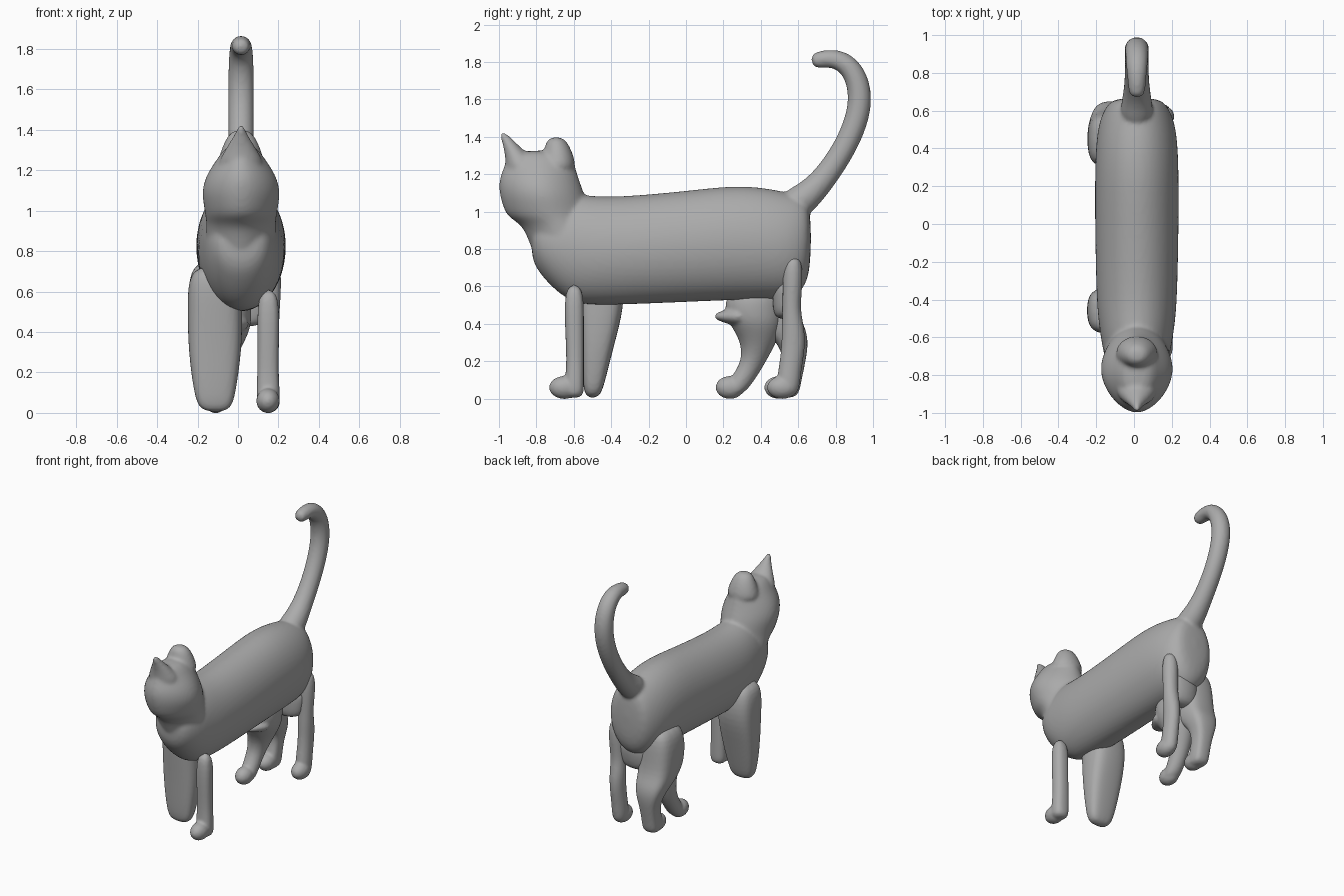
import bpy, bmesh, math
from mathutils import Vector

old = bpy.data.objects.get("Cube")
if old:
    bpy.data.objects.remove(old, do_unlink=True)

grey = bpy.data.materials.new("plain grey")
grey.use_nodes = True
grey.diffuse_color = (0.41, 0.41, 0.41, 1)
grey.node_tree.nodes["Principled BSDF"].inputs["Base Color"].default_value = grey.diffuse_color

MID = 0.015  # centre line of the body
SIDES = 16


def ring(center, u, v, power=2.0):
    """Rounded cross-section; a higher power makes it boxier."""
    def bend(t):
        return math.copysign(abs(t) ** (2 / power), t)
    angles = [math.tau * i / SIDES for i in range(SIDES)]
    return [center + u * bend(math.cos(a)) + v * bend(math.sin(a)) for a in angles]


def skin(bm, rings):
    loops = [[bm.verts.new(p) for p in r] for r in rings]
    for a, b in zip(loops, loops[1:]):
        for i in range(SIDES):
            j = (i + 1) % SIDES
            bm.faces.new((a[i], a[j], b[j], b[i]))
    bm.faces.new(loops[0][::-1])
    bm.faces.new(loops[-1])


def upright(bm, sections, power=2.0):
    """Loft along z from rows of height, back/front y and left/right x."""
    skin(bm, [ring(Vector(((x0 + x1) / 2, (y0 + y1) / 2, z)),
                   Vector(((x1 - x0) / 2, 0, 0)), Vector((0, (y1 - y0) / 2, 0)), power)
              for z, y0, y1, x0, x1 in sections])


def centred(bm, sections, power=2.0):
    upright(bm, [(z, y0, y1, MID - w, MID + w) for z, y0, y1, w in sections], power)


def paw(bm, x, y, length=0.085):
    made = bmesh.ops.create_uvsphere(bm, u_segments=16, v_segments=10, radius=1)["verts"]
    for v in made:
        v.co = Vector((x + v.co.x * 0.06, y + v.co.y * length, 0.06 + v.co.z * 0.062))


def finish(name, bm, voxel, smoothing):
    bmesh.ops.recalc_face_normals(bm, faces=bm.faces)
    mesh = bpy.data.meshes.new(name)
    bm.to_mesh(mesh)
    bm.free()
    obj = bpy.data.objects.new(name, mesh)
    bpy.context.collection.objects.link(obj)
    mesh.materials.append(grey)
    mesh.shade_smooth()
    sub = obj.modifiers.new("round", "SUBSURF")
    sub.levels = sub.render_levels = 2
    melt = obj.modifiers.new("merge", "REMESH")
    melt.mode = "VOXEL"
    melt.voxel_size = voxel
    melt.use_smooth_shade = True
    soft = obj.modifiers.new("soften", "SMOOTH")
    soft.factor = 0.5
    soft.iterations = smoothing


# Torso, head, ears and tail melt into one body
bm = bmesh.new()
torso = [(-.83, .74, .95, .1), (-.77, .65, 1.02, .15), (-.69, .565, 1.08, .18),
         (-.6, .505, 1.1, .195), (-.5, .495, 1.09, .21), (-.35, .495, 1.085, .22),
         (0, .51, 1.117, .227), (.25, .52, 1.148, .227), (.42, .525, 1.135, .222),
         (.54, .53, 1.11, .205), (.62, .56, 1.09, .17), (.67, .68, 1.04, .12)]
skin(bm, [ring(Vector((MID, y, (z0 + z1) / 2)), Vector((w, 0, 0)), Vector((0, 0, (z1 - z0) / 2)))
          for y, z0, z1, w in torso])

# Neck and head
centred(bm, [(.68, -.78, -.4, .15), (.84, -.845, -.45, .18), (.93, -.88, -.48, .175),
             (.97, -.96, -.5, .18), (1.03, -.985, -.52, .19), (1.1, -1.005, -.54, .2),
             (1.18, -1.005, -.57, .175), (1.25, -.97, -.59, .125), (1.33, -.96, -.62, .07)], 1.75)

# Front and rear ear peaks
centred(bm, [(1.2, -.97, -.74, .13), (1.27, -.965, -.8, .1), (1.34, -.975, -.88, .055),
             (1.39, -.99, -.93, .025), (1.425, -1.0, -.965, .012)])
centred(bm, [(1.2, -.8, -.58, .13), (1.29, -.77, -.595, .105), (1.36, -.755, -.625, .075),
             (1.4, -.73, -.66, .04)])

# Tail swept along its curl
path = [(.55, 1.02, .1), (.65, 1.08, .08), (.75, 1.19, .066), (.85, 1.34, .064),
        (.915, 1.49, .065), (.935, 1.62, .066), (.905, 1.74, .063), (.835, 1.81, .058),
        (.76, 1.82, .049), (.7, 1.81, .046), (.67, 1.808, .028)]
rings = []
for i, (y, z, r) in enumerate(path):
    before, after = path[max(i - 1, 0)], path[min(i + 1, len(path) - 1)]
    along = Vector((0, after[0] - before[0], after[1] - before[1])).normalized()
    across = Vector((1, 0, 0))
    rings.append(ring(Vector((MID, y, z)), across * r, along.cross(across) * r))
skin(bm, rings)
finish("body", bm, 0.012, 5)

# Slim front leg
bm = bmesh.new()
upright(bm, [(.62, -.65, -.545, .095, .205), (.4, -.65, -.545, .095, .205),
             (.2, -.637, -.545, .095, .2), (.08, -.65, -.545, .09, .21), (0, -.65, -.545, .095, .205)], 2.5)
paw(bm, .148, -.65)
finish("front_left_leg", bm, 0.01, 3)

# Broad tapering front leg
bm = bmesh.new()
upright(bm, [(.73, -.56, -.38, -.2, .0), (.66, -.59, -.34, -.25, .02), (.5, -.58, -.325, -.252, .025),
             (.3, -.565, -.38, -.247, .02), (.1, -.555, -.43, -.22, -.01), (0, -.54, -.46, -.19, -.035)], 3)
finish("front_right_leg", bm, 0.01, 3)

# Slim hind leg
bm = bmesh.new()
upright(bm, [(.77, .52, .625, .11, .215), (.6, .515, .625, .105, .215), (.48, .515, .61, .1, .205),
             (.38, .51, .635, .095, .205), (.27, .51, .64, .1, .2), (.14, .49, .615, .095, .2),
             (0, .47, .605, .095, .205)])
paw(bm, .15, .515)
finish("hind_left_leg", bm, 0.01, 3)

# Block thigh narrowing to a hock and paw
bm = bmesh.new()
upright(bm, [(.76, .34, .55, -.19, .0), (.68, .29, .59, -.25, .01), (.46, .3, .6, -.25, .01),
             (.37, .4, .645, -.235, .0), (.29, .5, .655, -.205, -.02), (.2, .52, .64, -.175, -.05),
             (.08, .48, .615, -.17, -.05), (0, .47, .6, -.17, -.05)], 3)
paw(bm, -.11, .5)
finish("hind_right_leg", bm, 0.01, 3)

# Forward-reaching inner hind leg
bm = bmesh.new()
upright(bm, [(.6, .22, .52, -.18, .07), (.47, .2, .52, -.18, .07), (.4, .23, .52, -.18, .06),
             (.31, .29, .49, -.17, .01), (.2, .3, .43, -.165, -.04), (.1, .23, .37, -.165, -.05),
             (.01, .18, .3, -.16, -.05)])
skin(bm, [ring(Vector((-.05, y, .44)), Vector((r * 2, 0, 0)), Vector((0, 0, r)))
          for y, r in ((.15, .015), (.22, .04), (.32, .07))])
paw(bm, -.11, .235, .08)
finish("inner_hind_leg", bm, 0.01, 3)

# Haunch under the rump
bm = bmesh.new()
upright(bm, [(.66, .46, .62, -.1, .18), (.52, .46, .61, -.1, .16), (.42, .47, .58, -.08, .14)])
finish("haunch", bm, 0.012, 3)
